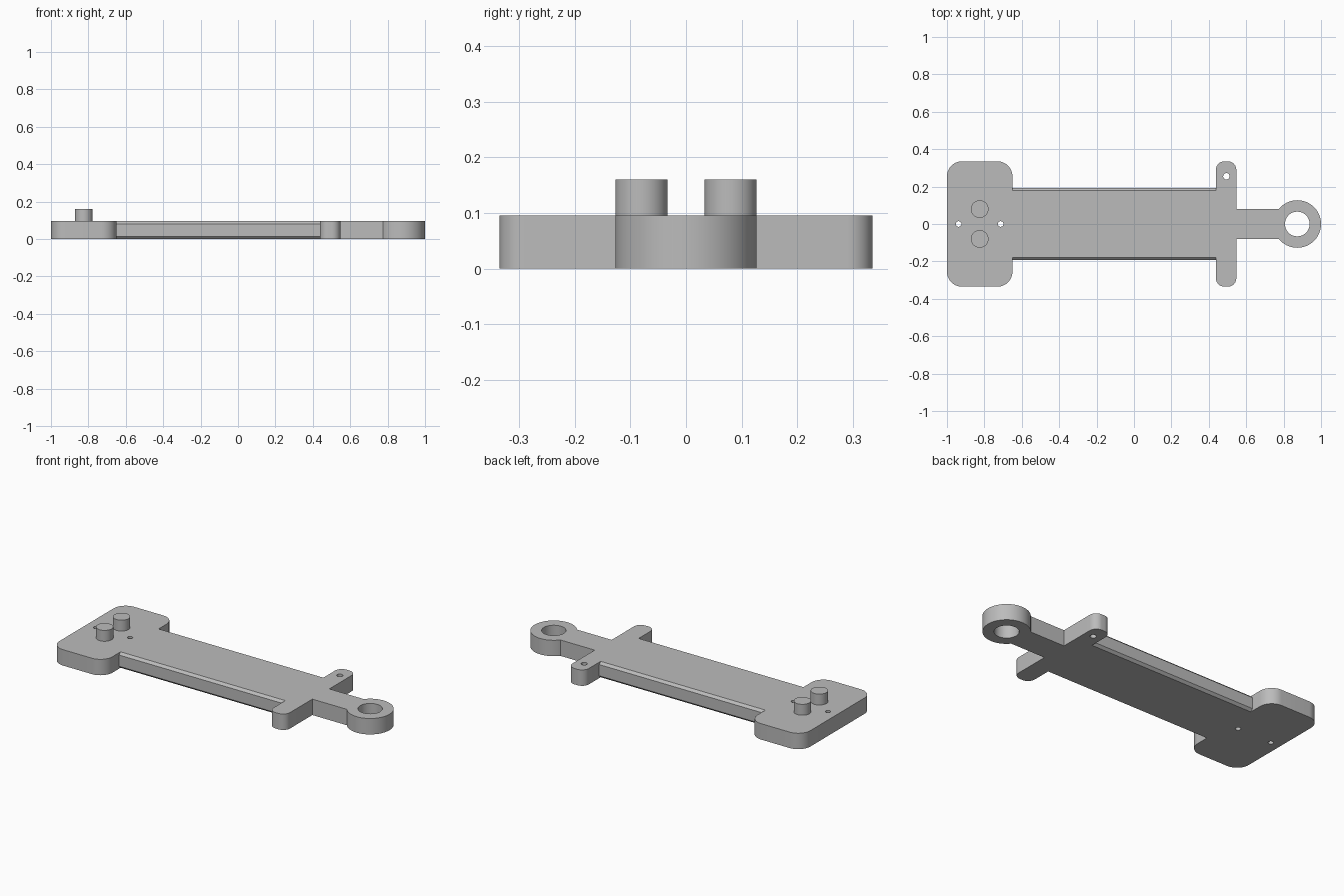
import bpy, bmesh, math

cube = bpy.data.objects.get("Cube")
if cube:
    bpy.data.objects.remove(cube, do_unlink=True)

THICK = 0.095

grey = bpy.data.materials.new("plain grey")
grey.use_nodes = True
colour = (0.5, 0.5, 0.5, 1)
grey.diffuse_color = colour
grey.node_tree.nodes["Principled BSDF"].inputs["Base Color"].default_value = colour


def prism(name, outline, offset, to_world):
    """Extrude a closed 2D outline by an offset vector."""
    bm = bmesh.new()
    face = bm.faces.new([bm.verts.new(to_world(a, b)) for a, b in outline])
    ext = bmesh.ops.extrude_face_region(bm, geom=[face])
    verts = [v for v in ext["geom"] if isinstance(v, bmesh.types.BMVert)]
    bmesh.ops.translate(bm, vec=offset, verts=verts)
    bmesh.ops.recalc_face_normals(bm, faces=bm.faces)
    mesh = bpy.data.meshes.new(name)
    bm.to_mesh(mesh)
    bm.free()
    mesh.materials.append(grey)
    obj = bpy.data.objects.new(name, mesh)
    bpy.context.collection.objects.link(obj)
    return obj


def plate(name, x0, x1, half_width, radius=0.0, segments=12):
    """Flat slab with rounded vertical corners."""
    pts = []
    cx, hx = (x0 + x1) / 2, (x1 - x0) / 2
    for i, (sx, sy) in enumerate([(1, 1), (-1, 1), (-1, -1), (1, -1)]):
        steps = range(segments + 1) if radius else [0]
        for s in steps:
            a = math.pi / 2 * (i + s / segments)
            pts.append((cx + sx * (hx - radius) + radius * math.cos(a),
                        sy * (half_width - radius) + radius * math.sin(a)))
    return prism(name, pts, (0, 0, THICK), lambda x, y: (x, y, 0))


def cylinder(name, x, y, r, z0, z1, n=48):
    pts = [(x + r * math.cos(2 * math.pi * i / n),
            y + r * math.sin(2 * math.pi * i / n)) for i in range(n)]
    return prism(name, pts, (0, 0, z1 - z0), lambda a, b: (a, b, z0))


def combine(target, tool, operation):
    mod = target.modifiers.new(operation.lower(), 'BOOLEAN')
    mod.operation, mod.object, mod.solver = operation, tool, 'EXACT'
    bpy.context.view_layer.objects.active = target
    bpy.ops.object.modifier_apply(modifier=mod.name)
    bpy.data.objects.remove(tool, do_unlink=True)


# Long bar with chamfered long edges
W, C, T = 0.193, 0.014, THICK
bar = [(W, C), (W, T - C), (W - C, T), (C - W, T),
       (-W, T - C), (-W, C), (C - W, 0), (W - C, 0)]
body = prism("link_body", bar, (1.19, 0, 0), lambda y, z: (-0.70, y, z))

# Wide head, cross arm, neck and end ring
for part in [plate("head_plate", -1.0, -0.65, 0.335, 0.08),
             plate("cross_arm", 0.438, 0.547, 0.335, 0.045),
             plate("neck", 0.50, 0.85, 0.08),
             cylinder("end_ring", 0.873, 0, 0.127, 0, T, 64)]:
    combine(body, part, 'UNION')

# Pegs on the head
for y in (-0.08, 0.08):
    combine(body, cylinder("peg", -0.825, y, 0.047, 0.04, 0.16), 'UNION')

# Through holes: ring, head pin holes, arm pin hole
for x, y, r in [(0.873, 0, 0.066), (-0.938, 0, 0.015),
                (-0.713, 0, 0.015), (0.494, 0.255, 0.017)]:
    combine(body, cylinder("hole_cutter", x, y, r, -0.1, 0.3), 'DIFFERENCE')

bpy.ops.object.select_all(action='DESELECT')
body.select_set(True)
bpy.context.view_layer.objects.active = body
bpy.ops.object.shade_smooth_by_angle(angle=math.radians(30))
